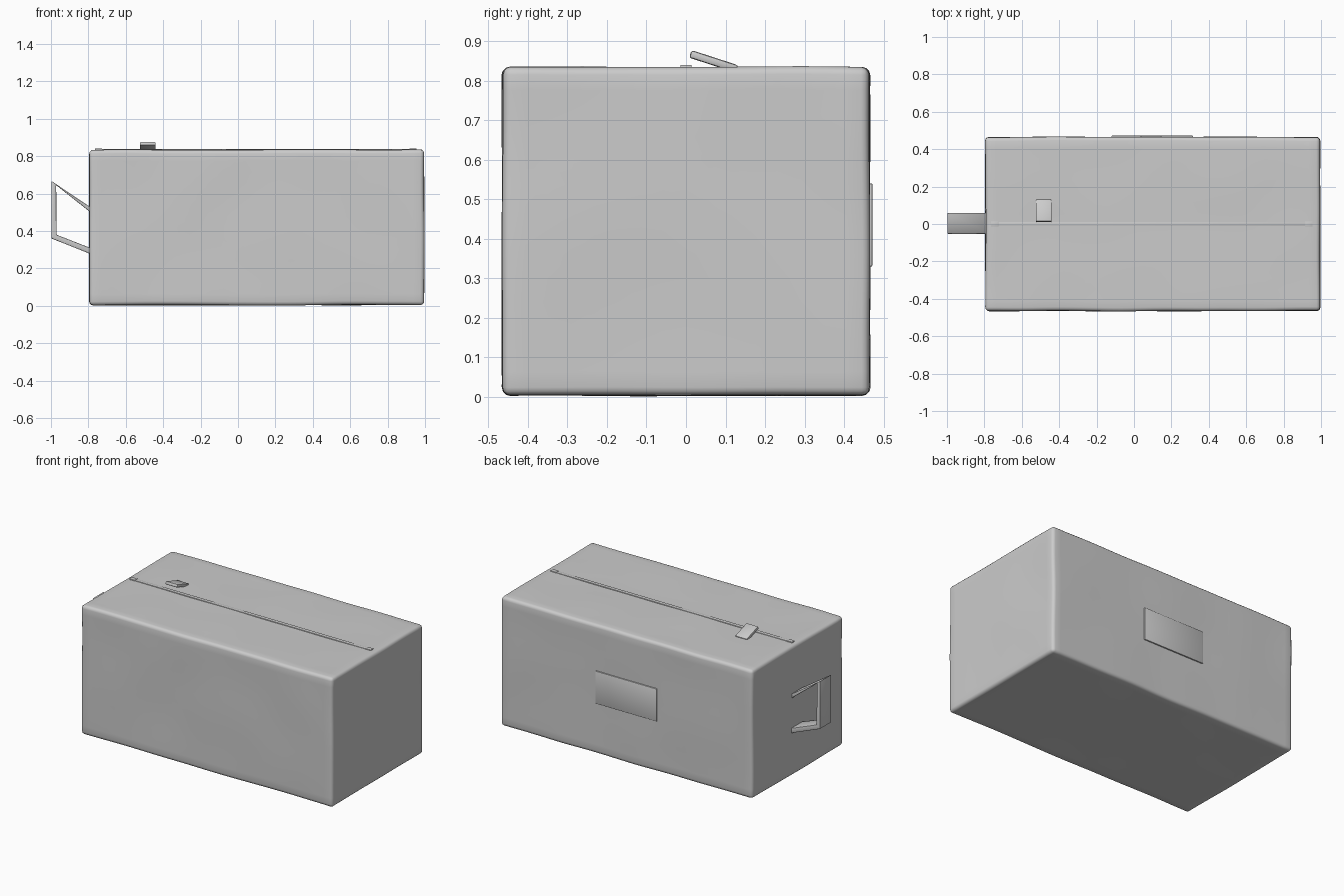
import bpy, bmesh
from math import radians, atan2
from mathutils import Vector, Matrix, noise

if "Cube" in bpy.data.objects:
    bpy.data.objects.remove(bpy.data.objects["Cube"])


def finish(name, bm, angle=40):
    bmesh.ops.recalc_face_normals(bm, faces=bm.faces[:])
    mesh = bpy.data.meshes.new(name)
    bm.to_mesh(mesh)
    bm.free()
    obj = bpy.data.objects.new(name, mesh)
    bpy.context.collection.objects.link(obj)
    bpy.ops.object.select_all(action='DESELECT')
    obj.select_set(True)
    bpy.context.view_layer.objects.active = obj
    bpy.ops.object.shade_smooth_by_angle(angle=radians(angle))
    return obj


def rounded_box(size, bevel, segments=2):
    bm = bmesh.new()
    bmesh.ops.create_cube(bm, size=1)
    bmesh.ops.scale(bm, vec=size, verts=bm.verts[:])
    bmesh.ops.bevel(bm, geom=bm.edges[:], offset=bevel, segments=segments,
                    profile=0.5, affect='EDGES')
    return bm


def box(name, lo, hi, bevel, tilt=0):
    lo, hi = Vector(lo), Vector(hi)
    bm = rounded_box(hi - lo, bevel)
    bmesh.ops.transform(bm, verts=bm.verts[:],
                        matrix=Matrix.Translation((lo + hi) / 2) @ Matrix.Rotation(tilt, 4, 'X'))
    return finish(name, bm)


# Soft fabric body: sliced into a grid and gently rumpled
size = Vector((1.79, 0.93, 0.83))
bm = rounded_box(size, 0.02, 3)
for axis, count in enumerate((30, 16, 14)):
    normal = Vector((0, 0, 0))
    normal[axis] = 1
    for i in range(1, count):
        co = normal * (size[axis] * (i / count - 0.5))
        bmesh.ops.bisect_plane(bm, geom=bm.verts[:] + bm.edges[:] + bm.faces[:],
                               plane_co=co, plane_no=normal)
for v in bm.verts:
    v.co += noise.noise_vector(v.co * 3.0) * 0.004
    v.co += Vector((0.1, 0, 0.419))
finish("bag_body", bm)

# Zip along the centre of the top, with its end stop blocks
box("zip_strip", (-0.75, -0.012, 0.82), (0.95, 0.012, 0.8375), 0.002)
for name, x in (("zip_stop_left", -0.745), ("zip_stop_right", 0.935)):
    box(name, (x - 0.02, -0.014, 0.82), (x + 0.02, 0.014, 0.840), 0.002)

# Tilted zip pull
box("zip_pull", (-0.525, 0.008, 0.839), (-0.44, 0.132, 0.859), 0.006, -radians(18))

# Patch on the back
box("back_patch", (-0.12, 0.45, 0.33), (0.315, 0.472, 0.54), 0.003)

# Strap handle on the left end: an open band extruded across y
outer = [(-0.77, 0.515), (-0.997, 0.667), (-0.997, 0.36), (-0.77, 0.27)]
inner = [(-0.77, 0.485), (-0.972, 0.645), (-0.97, 0.38), (-0.77, 0.302)]
bm = bmesh.new()
rings = [[bm.verts.new((x, y, z)) for (x, z), y in
          ((o, -0.053), (o, 0.06), (i, 0.06), (i, -0.053))]
         for o, i in zip(outer, inner)]
for a, b in zip(rings, rings[1:]):
    for k in range(4):
        bm.faces.new((a[k], a[(k + 1) % 4], b[(k + 1) % 4], b[k]))
bm.faces.new(rings[0])
bm.faces.new(rings[-1])
bmesh.ops.recalc_face_normals(bm, faces=bm.faces[:])
bmesh.ops.bevel(bm, geom=bm.edges[:], offset=0.004, segments=2, profile=0.5, affect='EDGES')
finish("strap_handle", bm)
